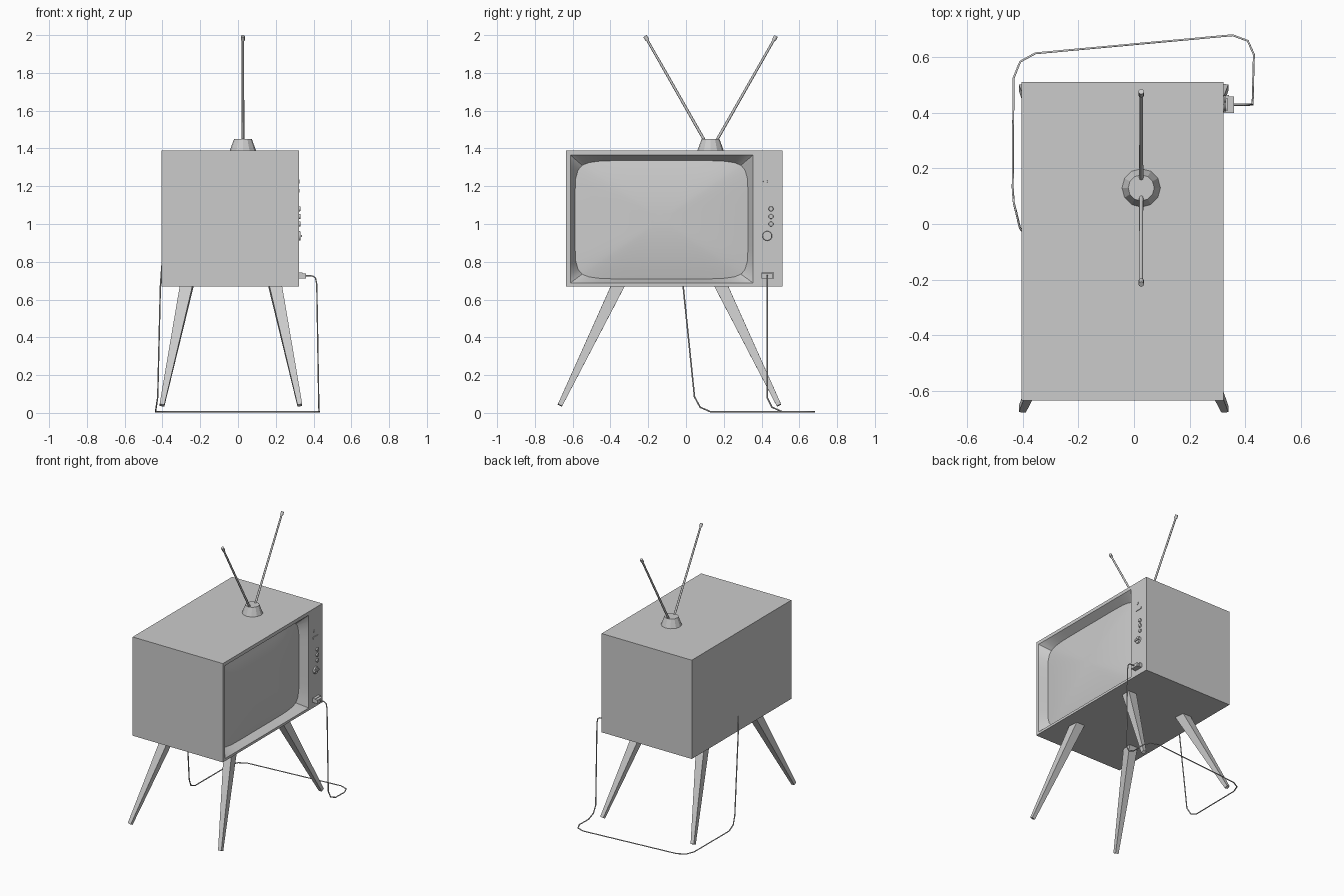
import bpy, bmesh, math
from mathutils import Vector

if "Cube" in bpy.data.objects:
    bpy.data.objects.remove(bpy.data.objects["Cube"])

FX = 0.322            # x of the cabinet's screen side
RECT = (-0.612, 0.355, 0.688, 1.365)    # recess opening: y0, y1, z0, z1
TUBE = (-0.587, 0.328, 0.709, 1.336)    # picture tube outline bounds


def finish(name, bm, smooth=None, recalc=True):
    if recalc:
        bmesh.ops.recalc_face_normals(bm, faces=bm.faces)
    me = bpy.data.meshes.new(name)
    bm.to_mesh(me)
    bm.free()
    ob = bpy.data.objects.new(name, me)
    bpy.context.collection.objects.link(ob)
    if smooth:
        bpy.ops.object.select_all(action='DESELECT')
        ob.select_set(True)
        bpy.context.view_layer.objects.active = ob
        bpy.ops.object.shade_smooth_by_angle(angle=math.radians(smooth))
    return ob


def box(name, lo, hi):
    bm = bmesh.new()
    bmesh.ops.create_cube(bm, size=1)
    for v in bm.verts:
        v.co = Vector([(a + b) / 2 + c * (b - a) for a, b, c in zip(lo, hi, v.co)])
    return finish(name, bm)


def tube(name, stations, sides, smooth=None, turn=0.0):
    """Capped loft of rings; stations are (point, radius), rings square to the axis."""
    bm = bmesh.new()
    d = (Vector(stations[-1][0]) - Vector(stations[0][0])).normalized()
    ref = Vector((0, 1, 0)) if abs(d.x) > 0.8 else Vector((1, 0, 0))
    e1 = (ref - d * ref.dot(d)).normalized()
    e2 = d.cross(e1)
    angles = [turn + math.tau * i / sides for i in range(sides)]
    rings = [[bm.verts.new(Vector(p) + r * (math.cos(a) * e1 + math.sin(a) * e2))
              for a in angles] for p, r in stations]
    bridge(bm, rings)
    bm.faces.new(rings[0])
    bm.faces.new(rings[-1])
    return finish(name, bm, smooth)


def bridge(bm, rings):
    for a, b in zip(rings, rings[1:]):
        n = len(a)
        for i in range(n):
            bm.faces.new((a[i], a[(i + 1) % n], b[(i + 1) % n], b[i]))


def rect_ring(bm, x, r):
    y0, y1, z0, z1 = r
    return [bm.verts.new((x, y, z)) for y, z in ((y0, z0), (y1, z0), (y1, z1), (y0, z1))]


# Cabinet: box whose screen side is pierced by the rectangular recess
bm = bmesh.new()
outer = (-0.635, 0.512, 0.67, 1.39)
rings = [rect_ring(bm, -0.405, outer), rect_ring(bm, FX, outer), rect_ring(bm, FX, RECT)]
bridge(bm, rings)
bm.faces.new(rings[0][::-1])
finish("cabinet", bm)

# Square perimeter parameters shared by the recess and the tube, denser at corners
SEG = 12
run = [math.sin(math.pi / 2 * (2 * i / SEG - 1)) for i in range(SEG)]
square = ([(t, -1) for t in run] + [(1, t) for t in run] +
          [(-t, 1) for t in run] + [(-1, -t) for t in run])


def outline(bm, x, r, k=1.0, n=None):
    cy, cz, hy, hz = (r[0] + r[1]) / 2, (r[2] + r[3]) / 2, (r[1] - r[0]) / 2, (r[3] - r[2]) / 2
    out = []
    for u, v in square:
        s = k * ((abs(u) ** n + abs(v) ** n) ** (-1 / n) if n else 1)
        out.append(bm.verts.new((x, cy + hy * u * s, cz + hz * v * s)))
    return out


# Sloped surround running from the opening back to the rounded tube
bm = bmesh.new()
bridge(bm, [outline(bm, FX, RECT), outline(bm, FX - 0.06, TUBE, n=8)])
finish("screen_surround", bm, 30, recalc=False)

# Bulging picture tube
bm = bmesh.new()
rings = [outline(bm, FX - 0.06 + 0.035 * (1 - k * k), TUBE, k, 8)
         for k in (1, 0.85, 0.7, 0.5, 0.3, 0.12)]
bridge(bm, rings)
bm.faces.new(rings[-1])
finish("screen", bm, 40, recalc=False)

# Tapered splayed legs
for sx, fx in ((-1, "back"), (1, "screen_side")):
    for sy, fy in ((-1, "left"), (1, "right")):
        top = Vector((-0.0375 + sx * 0.235, -0.0875 + sy * 0.275, 0.67))
        foot = Vector((-0.0375 + sx * 0.365, -0.0875 + sy * 0.58, 0.04))
        over = top + (top - foot) * 0.03
        tube(f"leg_{fx}_{fy}", [(foot, 0.0177), (over, 0.048)], 4, turn=math.pi / 4)

# Aerial base and the two rods with their tips
AX, AY = 0.026, 0.13
tube("aerial_base", [((AX, AY, 1.388), 0.07), ((AX, AY, 1.45), 0.047)], 12)
for s, side in ((-1, "left"), (1, "right")):
    a, b = Vector((AX, AY + s * 0.028, 1.435)), Vector((AX, AY + s * 0.347, 1.995))
    t = b - (b - a).normalized() * 0.025
    tube(f"aerial_rod_{side}", [(a, 0.0075), (t, 0.0065)], 8, 50)
    tube(f"aerial_tip_{side}", [(t, 0.0105), (b, 0.0105)], 8, 50)

# Control knobs on the panel beside the screen
for i, z in enumerate((1.0, 1.04, 1.08)):
    tube(f"small_knob_{i + 1}", [((FX - 0.005, 0.45, z), 0.014), ((FX + 0.01, 0.45, z), 0.012)], 12, 40)
tube("tuning_knob", [((FX - 0.005, 0.43, 0.937), 0.027), ((FX + 0.01, 0.43, 0.937), 0.024)], 16, 40)
box("tuning_knob_grip", (FX, 0.408, 0.931), (FX + 0.017, 0.452, 0.943))
tube("indicator", [((FX - 0.005, 0.42, 1.225), 0.012), ((FX + 0.004, 0.42, 1.225), 0.011)], 12, 40)
box("slider", (FX - 0.005, 0.405, 1.168), (FX + 0.004, 0.46, 1.185))

# Plug and its cable
box("plug_plate", (FX - 0.005, 0.4, 0.712), (FX + 0.02, 0.465, 0.742))
box("plug_body", (FX + 0.02, 0.4, 0.712), (0.361, 0.46, 0.738))
path = [(0.355, 0.43, 0.727), (0.395, 0.43, 0.725), (0.41, 0.43, 0.715), (0.417, 0.43, 0.68),
        (0.427, 0.43, 0.08), (0.428, 0.455, 0.03), (0.429, 0.51, 0.006), (0.432, 0.61, 0.006),
        (0.41, 0.66, 0.006), (0.355, 0.68, 0.006), (-0.355, 0.615, 0.006), (-0.41, 0.585, 0.006),
        (-0.434, 0.525, 0.006), (-0.437, 0.13, 0.006), (-0.433, 0.075, 0.03),
        (-0.425, 0.045, 0.085), (-0.411, -0.015, 0.67), (-0.403, -0.025, 0.78)]
cu = bpy.data.curves.new("cable", 'CURVE')
cu.dimensions = '3D'
cu.bevel_depth = 0.004
cu.bevel_resolution = 1
cu.use_fill_caps = True
sp = cu.splines.new('POLY')
sp.points.add(len(path) - 1)
for p, c in zip(sp.points, path):
    p.co = (*c, 1)
bpy.context.collection.objects.link(bpy.data.objects.new("cable", cu))
